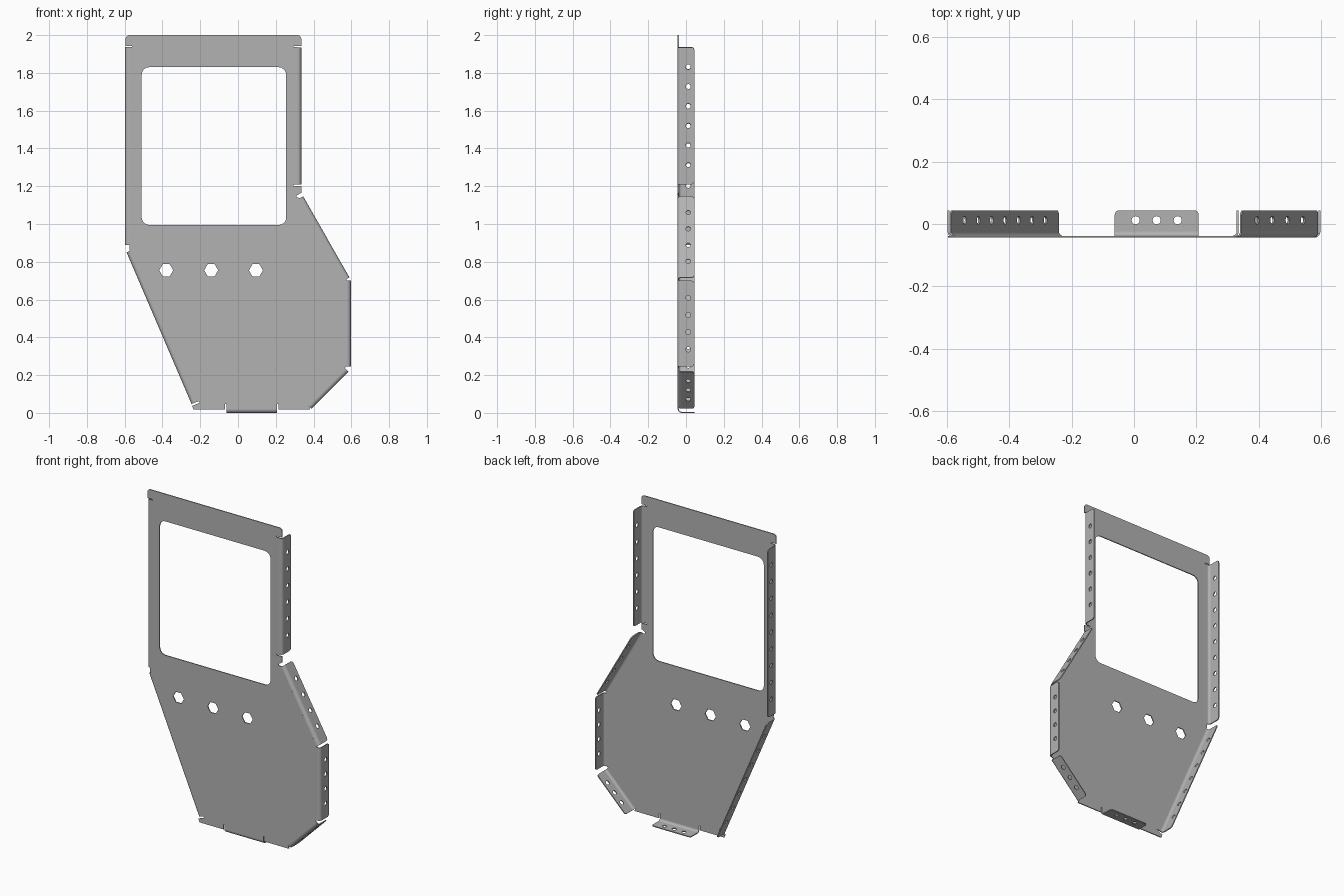
import bpy, bmesh, math
from mathutils import Vector

cube = bpy.data.objects.get("Cube")
if cube:
    bpy.data.objects.remove(cube)

FRONT, BACK = -0.044, 0.044      # depth range
T, R = 0.006, 0.02               # sheet thickness, outer bend radius

steel = bpy.data.materials.new("grey sheet metal")
steel.use_nodes = True
COLOUR = (0.45, 0.45, 0.45, 1)
steel.diffuse_color = COLOUR
steel.node_tree.nodes["Principled BSDF"].inputs["Base Color"].default_value = COLOUR


def soften(points, steps=5):
    """Loop of (x, y) or (x, y, radius) corners with the radii rounded off."""
    out = []
    for i, p in enumerate(points):
        c = Vector(p[:2])
        if len(p) == 2:
            out.append(c)
            continue
        a = (Vector(points[i - 1][:2]) - c).normalized() * p[2]
        b = (Vector(points[(i + 1) % len(points)][:2]) - c).normalized() * p[2]
        for k in range(steps + 1):
            t = k / steps * math.pi / 2
            out.append(c + a * (1 - math.sin(t)) + b * (1 - math.cos(t)))
    return out


def ring(x, y, radius, sides):
    return [Vector((x + radius * math.cos(k * math.tau / sides),
                    y + radius * math.sin(k * math.tau / sides))) for k in range(sides)]


def add_sheet(bm, loops, place, thick):
    """Flat sheet: first loop is the outline, the others are holes."""
    twin, edges = {}, []
    for loop in loops:
        near = [bm.verts.new(place(p)) for p in loop]
        far = [bm.verts.new(v.co + thick) for v in near]
        twin.update(zip(near, far))
        for i in range(len(near)):
            edges.append(bm.edges.new((near[i - 1], near[i])))
    filled = bmesh.ops.triangle_fill(bm, edges=edges, use_beauty=True,
                                     normal=thick.normalized())
    for f in [g for g in filled["geom"] if isinstance(g, bmesh.types.BMFace)]:
        bm.faces.new([twin[v] for v in reversed(f.verts)])
    for e in edges:
        a, b = e.verts
        bm.faces.new((a, b, twin[b], twin[a]))


def finish(bm, name):
    bmesh.ops.recalc_face_normals(bm, faces=bm.faces[:])
    mesh = bpy.data.meshes.new(name)
    bm.to_mesh(mesh)
    bm.free()
    mesh.materials.append(steel)
    obj = bpy.data.objects.new(name, mesh)
    bpy.context.collection.objects.link(obj)
    bpy.ops.object.select_all(action="DESELECT")
    obj.select_set(True)
    bpy.context.view_layer.objects.active = obj
    bpy.ops.object.shade_smooth_by_angle(angle=math.radians(30))


def flange(name, start, end, holes):
    """Bent edge strip from start to end (x, z), clockwise round the panel."""
    p = Vector((start[0], 0, start[1]))
    q = Vector((end[0], 0, end[1]))
    along = (q - p).normalized()
    inward = Vector((along.z, 0, -along.x))
    length = (q - p).length
    bm = bmesh.new()
    # drilled leaf
    outline = soften([(0, FRONT + R), (length, FRONT + R),
                      (length, BACK, 0.015), (0, BACK, 0.015)])
    pitch = length / (holes + 1)
    drilled = [ring(pitch * (k + 1), 0.012, 0.013, 16) for k in range(holes)]
    add_sheet(bm, [outline] + drilled,
              lambda c: p + along * c.x + Vector((0, c.y, 0)), inward * T)
    # rounded bend
    rows = []
    for k in range(7):
        t = k / 6 * math.pi / 2
        row = []
        for base, r in ((p, R), (q, R), (q, R - T), (p, R - T)):
            co = base + inward * (R - r * math.cos(t))
            co.y = FRONT + R - r * math.sin(t)
            row.append(bm.verts.new(co))
        rows.append(row)
    for a, b in zip(rows, rows[1:]):
        for i in range(4):
            bm.faces.new((a[i - 1], a[i], b[i], b[i - 1]))
    finish(bm, name)


# Main panel, clockwise from top left, with relief slots at the bends
panel = soften([
    (-0.595, 1.943), (-0.595, 2, 0.02), (0.335, 2, 0.02), (0.335, 1.943),
    (0.295, 1.943), (0.295, 1.937), (0.315, 1.937),
    (0.315, 1.208), (0.295, 1.208), (0.295, 1.202), (0.335, 1.202),
    (0.335, 1.165), (0.308, 1.149), (0.312, 1.141), (0.328, 1.137),
    (0.573, 0.707), (0.577, 0.7), (0.577, 0.245), (0.565, 0.24),
    (0.565, 0.225), (0.571, 0.231), (0.376, 0.036), (0.382, 0.017),
    (0.214, 0.017), (0.214, 0.047), (0.207, 0.047), (0.207, 0.02),
    (-0.062, 0.02), (-0.062, 0.047), (-0.069, 0.047), (-0.069, 0.017),
    (-0.235, 0.017), (-0.243, 0.037), (-0.203, 0.053), (-0.206, 0.061),
    (-0.228, 0.055), (-0.572, 0.858), (-0.575, 0.865), (-0.575, 0.89),
    (-0.577, 0.89), (-0.577, 1.937), (-0.56, 1.937), (-0.56, 1.943)])
window = soften([(-0.51, 0.995, 0.04), (-0.51, 1.83, 0.04),
                 (0.255, 1.83, 0.04), (0.255, 0.995, 0.04)])
hexes = [ring(x, 0.755, 0.037, 6) for x in (-0.38, -0.142, 0.095)]
bm = bmesh.new()
add_sheet(bm, [panel, window] + hexes,
          lambda c: Vector((c.x, FRONT, c.y)), Vector((0, T, 0)))
finish(bm, "main_panel")

# Edge flanges
flange("left_upper_flange", (0.335, 1.935), (0.335, 1.21), 6)
flange("left_slope_flange", (0.345, 1.147), (0.59, 0.717), 4)
flange("left_side_flange", (0.597, 0.7), (0.597, 0.245), 4)
flange("left_lower_flange", (0.585, 0.217), (0.39, 0.022), 3)
flange("bottom_flange", (0.207, 0), (-0.062, 0), 3)
flange("right_slope_flange", (-0.246, 0.047), (-0.59, 0.85), 7)
flange("right_side_flange", (-0.597, 0.89), (-0.597, 1.937), 9)
